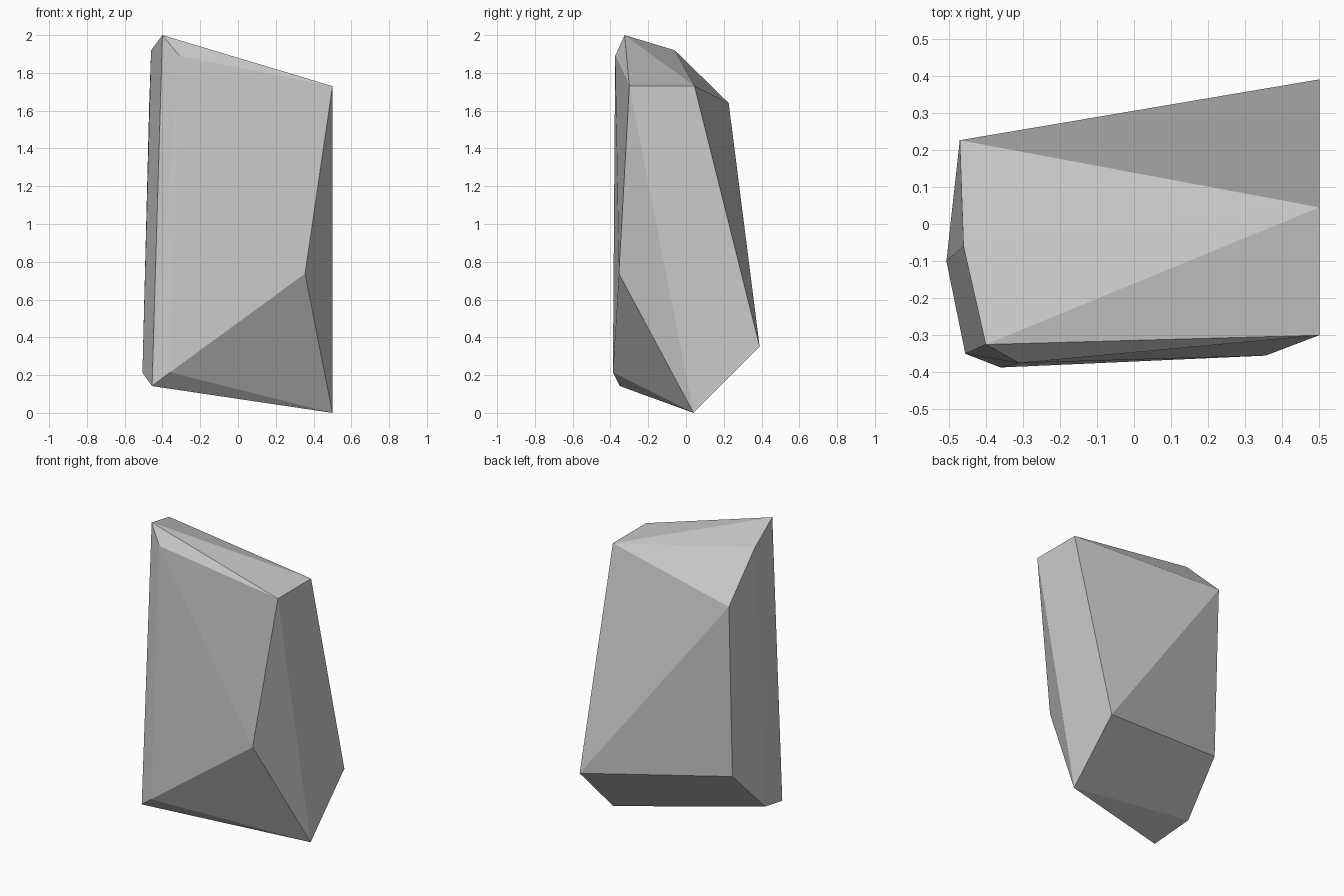
import bpy, bmesh

# Corner points of the faceted stone
corners = [
    # sloping top
    (-0.40, -0.325, 2.0), (-0.46, -0.06, 1.92), (-0.31, -0.375, 1.89),
    (0.50, -0.30, 1.73), (0.50, 0.045, 1.73), (-0.47, 0.226, 1.64),
    # middle and back
    (0.355, -0.355, 0.737), (0.50, 0.39, 0.35), (-0.469, 0.188, 0.51),
    # underside
    (0.50, 0.04, 0.0), (-0.36, -0.387, 0.215), (-0.455, -0.35, 0.142),
    (-0.506, -0.10, 0.213),
]

# Wrap the corners in a convex, flat-faced shell
bm = bmesh.new()
for p in corners:
    bm.verts.new(p)
bmesh.ops.convex_hull(bm, input=bm.verts)
bmesh.ops.recalc_face_normals(bm, faces=bm.faces)

mesh = bpy.data.meshes.new("rock")
bm.to_mesh(mesh)
bm.free()
rock = bpy.data.objects.new("rock", mesh)
bpy.context.collection.objects.link(rock)
